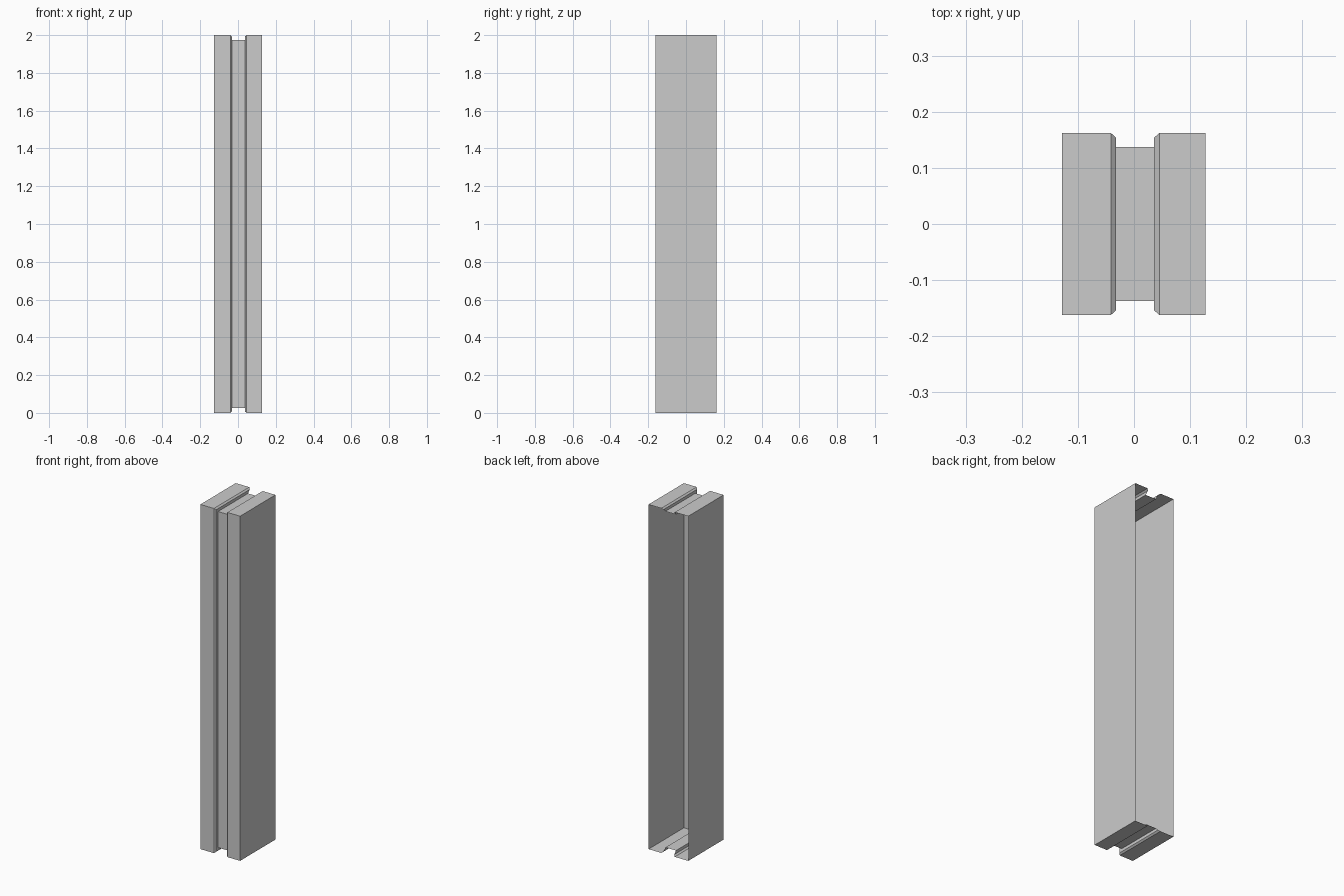
import bpy, bmesh

if "Cube" in bpy.data.objects:
    bpy.data.objects.remove(bpy.data.objects["Cube"])

HALF_DEPTH, HEIGHT = 0.162, 2.0
# Cross-section of the casing: (x, inset from outer surface)
PROFILE = [(-0.128, 0), (-0.041, 0), (-0.032, 0.008), (-0.032, 0.025),
           (0.036, 0.025), (0.036, 0.008), (0.045, 0), (0.127, 0)]


def section(bm, x, inset):
    """C-shaped path: along the bottom, up the front, back along the top."""
    y, z0, z1 = HALF_DEPTH - inset, inset, HEIGHT - inset
    return [bm.verts.new((x, *p)) for p in ((y, z0), (-y, z0), (-y, z1), (y, z1))]


bm = bmesh.new()
rows = [section(bm, x, inset) for x, inset in PROFILE]

# Grooved bottom, front and top skin (the back stays open)
for a, b in zip(rows, rows[1:]):
    for j in range(3):
        bm.faces.new((a[j], b[j], b[j + 1], a[j + 1]))

# Flat side panels
bm.faces.new(rows[0])
bm.faces.new(rows[-1][::-1])

mesh = bpy.data.meshes.new("grooved_casing")
bm.to_mesh(mesh)
bm.free()
casing = bpy.data.objects.new("grooved_casing", mesh)
bpy.context.collection.objects.link(casing)
